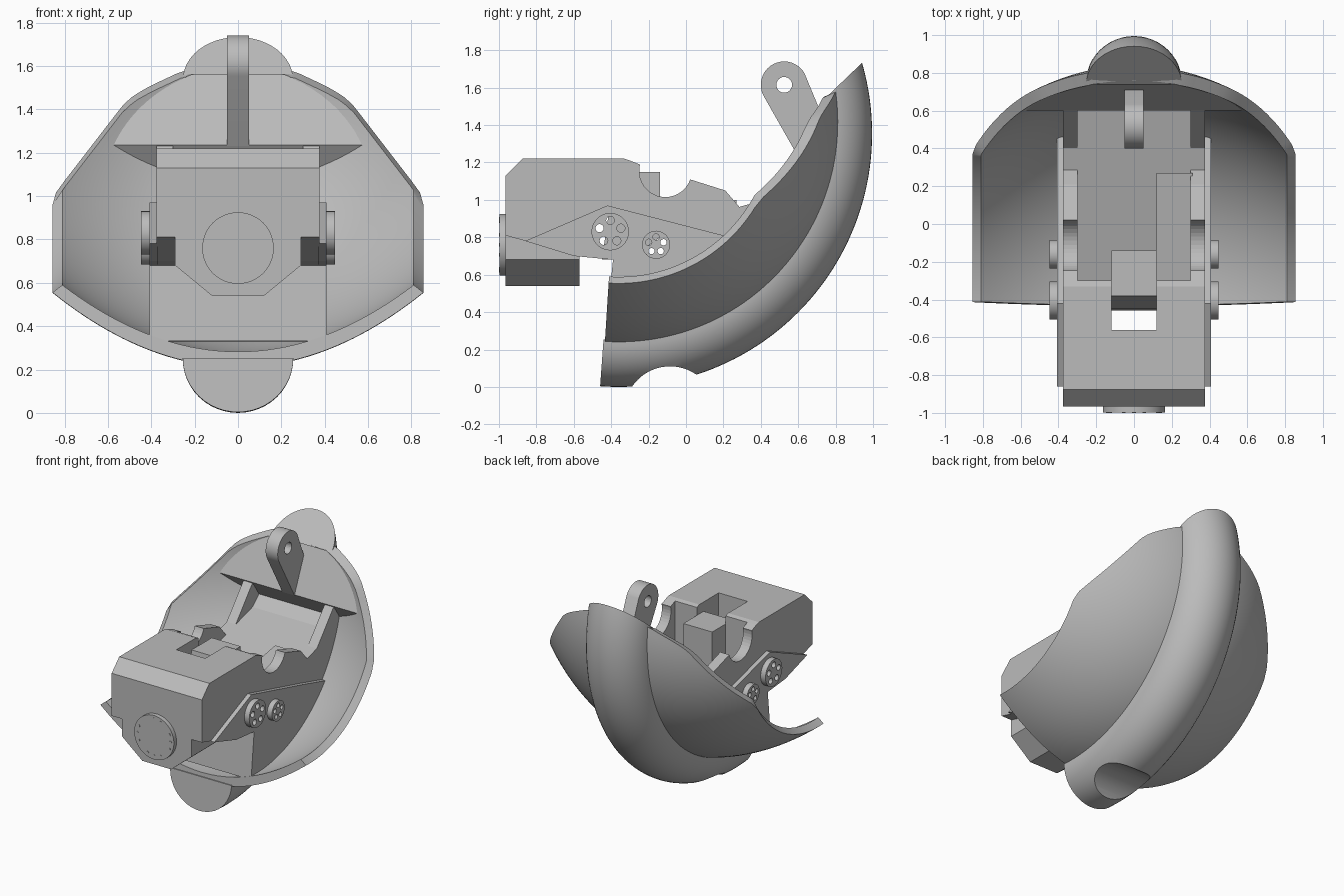
import bpy, bmesh
from math import sin, cos, acos, pi, radians, sqrt
from mathutils import Vector

if "Cube" in bpy.data.objects:
    bpy.data.objects.remove(bpy.data.objects["Cube"])

grey = bpy.data.materials.new("plain_grey")
grey.use_nodes = True
COLOUR = (0.5, 0.5, 0.5, 1)
grey.diffuse_color = COLOUR
grey.node_tree.nodes["Principled BSDF"].inputs["Base Color"].default_value = COLOUR


def finish(name, bm, smooth=False):
    bmesh.ops.recalc_face_normals(bm, faces=bm.faces)
    mesh = bpy.data.meshes.new(name)
    bm.to_mesh(mesh)
    bm.free()
    mesh.materials.append(grey)
    ob = bpy.data.objects.new(name, mesh)
    bpy.context.collection.objects.link(ob)
    if smooth:
        activate(ob)
        bpy.ops.object.shade_smooth_by_angle(angle=radians(30))
    return ob


def activate(ob):
    bpy.ops.object.select_all(action='DESELECT')
    ob.select_set(True)
    bpy.context.view_layer.objects.active = ob


def prism(name, profile, lo, hi, axis="x", smooth=False):
    """Extrude a (y, z) profile along x, or an (x, z) profile along y."""
    bm = bmesh.new()
    place = (lambda p, d: (d, *p)) if axis == "x" else (lambda p, d: (p[0], d, p[1]))
    a, b = [[bm.verts.new(place(p, d)) for p in profile] for d in (lo, hi)]
    bm.faces.new(a)
    bm.faces.new(b)
    for i in range(len(profile)):
        j = (i + 1) % len(profile)
        bm.faces.new((a[i], a[j], b[j], b[i]))
    return finish(name, bm, smooth)


def circle(cy, cz, r, n=40, start=0, sweep=2 * pi):
    count = n if sweep == 2 * pi else n + 1
    return [(cy + r * cos(start + sweep * i / n), cz + r * sin(start + sweep * i / n))
            for i in range(count)]


def cut(ob, *cutters):
    for c in cutters:
        c.hide_render = True
        m = ob.modifiers.new("cut", 'BOOLEAN')
        m.object, m.operation, m.solver = c, 'DIFFERENCE', 'EXACT'
        activate(ob)
        bpy.ops.object.modifier_apply(modifier=m.name)
        bpy.data.objects.remove(c)


def loft(bm, rings):
    rows = [[bm.verts.new(p) for p in ring] for ring in rings]
    n = len(rows[0])
    for a, b in zip(rows, rows[1:]):
        for i in range(n):
            j = (i + 1) % n
            bm.faces.new((a[i], a[j], b[j], b[i]))
    return rows


# Curved scoop: a barrel surface around the x axis, trimmed to a shaped top edge
CY, CZ, WALL = -0.36, 1.41, 0.07
TRIM = [(0, 1.59), (.25, 1.58), (.4, 1.51), (.48, 1.465), (.53, 1.42),
        (.8, 1.07), (.84, 1.015), (.855, .96)]


def trim_z(x):
    for (x0, z0), (x1, z1) in zip(TRIM, TRIM[1:]):
        if x <= x1 + 1e-6:
            return z0 + (z1 - z0) * (x - x0) / (x1 - x0)
    return TRIM[-1][1]


def scoop_point(x, t, inner):
    r = 1.2 - .47 * x * x - (WALL if inner else 0)
    end = acos((CZ - trim_z(abs(x)) + (.03 if inner else 0)) / r)
    start = radians(-3.6)
    a = start + (end - start) * t
    return (x, CY + r * sin(a), CZ - r * cos(a))


N = 48
span = [sin(pi / 2 * (2 * i / N - 1) * .8) / sin(pi / 2 * .8) for i in range(N + 1)]
bm = bmesh.new()
rows = loft(bm, [[scoop_point(.855 * s, k / 40, False) for s in span] +
                 [scoop_point(.81 * s, k / 40, True) for s in reversed(span)]
                 for k in range(41)])
for row in (rows[0], rows[-1]):
    for i in range(N):
        bm.faces.new((row[i], row[i + 1], row[-2 - i], row[-1 - i]))
finish("scoop_shell", bm, True)

# Rounded spine around the back of the scoop, cut off at a slant on top
section = [(.255 * cos(pi * i / 24), 1.105 + .25 * sin(pi * i / 24)) for i in range(25)]
bm = bmesh.new()
rings = []
for k in range(61):
    a = radians(-4.2 + 118 * k / 60)
    rings.append([(x, CY + r * sin(a), 1.355 - r * cos(a)) for x, r in section])
rows = loft(bm, rings)
bm.faces.new(rows[0])
bm.faces.new(rows[-1])
cutting = bmesh.ops.bisect_plane(bm, geom=bm.verts[:] + bm.edges[:] + bm.faces[:],
                                 plane_co=(0, .74, 1.54), plane_no=(0, -.69, .72),
                                 clear_outer=True)
bmesh.ops.holes_fill(bm, edges=[e for e in bm.edges if e.is_boundary])
spine = finish("spine", bm)
cut(spine, prism("spine_scallop", circle(-.085, -.135, .245, 64), -.5, .5))
activate(spine)
bpy.ops.object.shade_smooth_by_angle(angle=radians(30))

# Flat back plate inside the scoop, widened until it meets the shell
bm = bmesh.new()
edge = [(.69, 1.10), (.6, 1.235)] + [(.6 + .14 * i / 12, 1.235 + .325 * i / 12)
                                     for i in range(1, 13)]
edge[1:1] = [(.69 - .09 * i / 6, 1.10 + .135 * i / 6) for i in range(1, 6)]
prev = None
for y, z in edge:
    r = Vector((y - CY, z - CZ)).length
    w = sqrt(max(1.2 - WALL - r, 0.01) / .47) + .01
    pair = [bm.verts.new((-w, y, z)), bm.verts.new((w, y, z))]
    if prev:
        bm.faces.new((prev[0], prev[1], pair[1], pair[0]))
    prev = pair
finish("back_plate", bm)

# Lifting lug
lug = prism("lifting_lug", circle(.525, 1.615, .125, 32, radians(30), radians(180)) +
            [(.6, 1.23), (.69, 1.23), (.74, 1.42)], -.05, .05, smooth=True)
cut(lug, prism("lug_hole", circle(.525, 1.615, .042, 24), -.2, .2))


# Solid base between the scoop and the housing
def inner_arc(y_from, y_to, n=24):
    ys = [y_from + (y_to - y_from) * i / n for i in range(n + 1)]
    return [(y, CZ - sqrt(1.08 ** 2 - (y - CY) ** 2)) for y in ys]


parts = [prism("base_block", [(-.39, .68), (-.3, .8), (.6, 1.05), (.69, 1.13)] +
               inner_arc(.68, -.426), -.375, .375)]

# Housing with chamfered nose and open slot
housing = prism("housing", [(-.965, .81), (-.965, 1.13), (-.875, 1.22), (-.33, 1.22),
                            (-.3, 1.21), (-.3, .68), (-.39, .68), (-.57, .7)], -.375, .375)
cut(housing, prism("slot", [(-.56, .5), (-.56, 1.5), (-.2, 1.5), (-.2, .5)], -.12, .12))
parts.append(housing)
prism("nose_keel", [(-.29, .83), (-.29, .68), (-.12, .54), (.12, .54), (.29, .68),
                    (.29, .83)], -.965, -.57, "y")
prism("slot_post", [(-.45, .68), (-.38, 1.15), (-.14, 1.15), (-.14, .8), (-.3, .68)],
      -.12, .12)
prism("raised_tray", [(-.3, .78), (-.3, .9), (.27, 1.0), (.27, .95)], .12, .31)

# Side walls, cheek plates and drilled hubs
HUBS = [(-.405, .83, .1, .06, .022), (-.16, .76, .075, .042, .017)]
for s, side in ((1, "left"), (-1, "right")):
    wall = prism(side + "_wall", [(-.3, .75), (-.3, 1.21), (-.25, 1.19), (.02, 1.11),
                                  (.21, 1.05), (.33, .91), (.6, 1.23), (.69, 1.12),
                                  (.45, .75)], s * .3, s * .375)
    cut(wall, prism("wall_notch", circle(-.11, 1.155, .14, 40), s * .2, s * .5))
    parts.append(wall)
    parts.append(prism(side + "_cheek", [(-.86, .78), (-.42, .97), (.2, .81), (.46, .74)] +
                       inner_arc(.45, -.426) + [(-.39, .68), (-.6, .7)], s * .37, s * .407))
    for n, (y, z, r, *_) in enumerate(HUBS):
        parts.append(prism(f"{side}_hub_{n + 1}", circle(y, z, r, 40), s * .4, s * .447,
                           smooth=True))

# Bolt holes running through each pair of hubs
for part in parts:
    for n, (y, z, r, ring, hole) in enumerate(HUBS):
        if "hub" in part.name and not part.name.endswith(str(n + 1)):
            continue
        for hy, hz in circle(y, z, ring, 5, pi / 2):
            cut(part, prism("bolt_hole", circle(hy, hz, hole, 14), -.6, .6))

# Front cover with bolts
prism("front_cover", circle(0, .76, .165, 48), -.997, -.96, "y", True)
for i in range(12):
    a = pi / 2 * (i // 3) + (i % 3 - 1) * .4
    prism("cover_bolt", circle(.138 * cos(a), .76 + .138 * sin(a), .01, 10),
          -1, -.99, "y")
